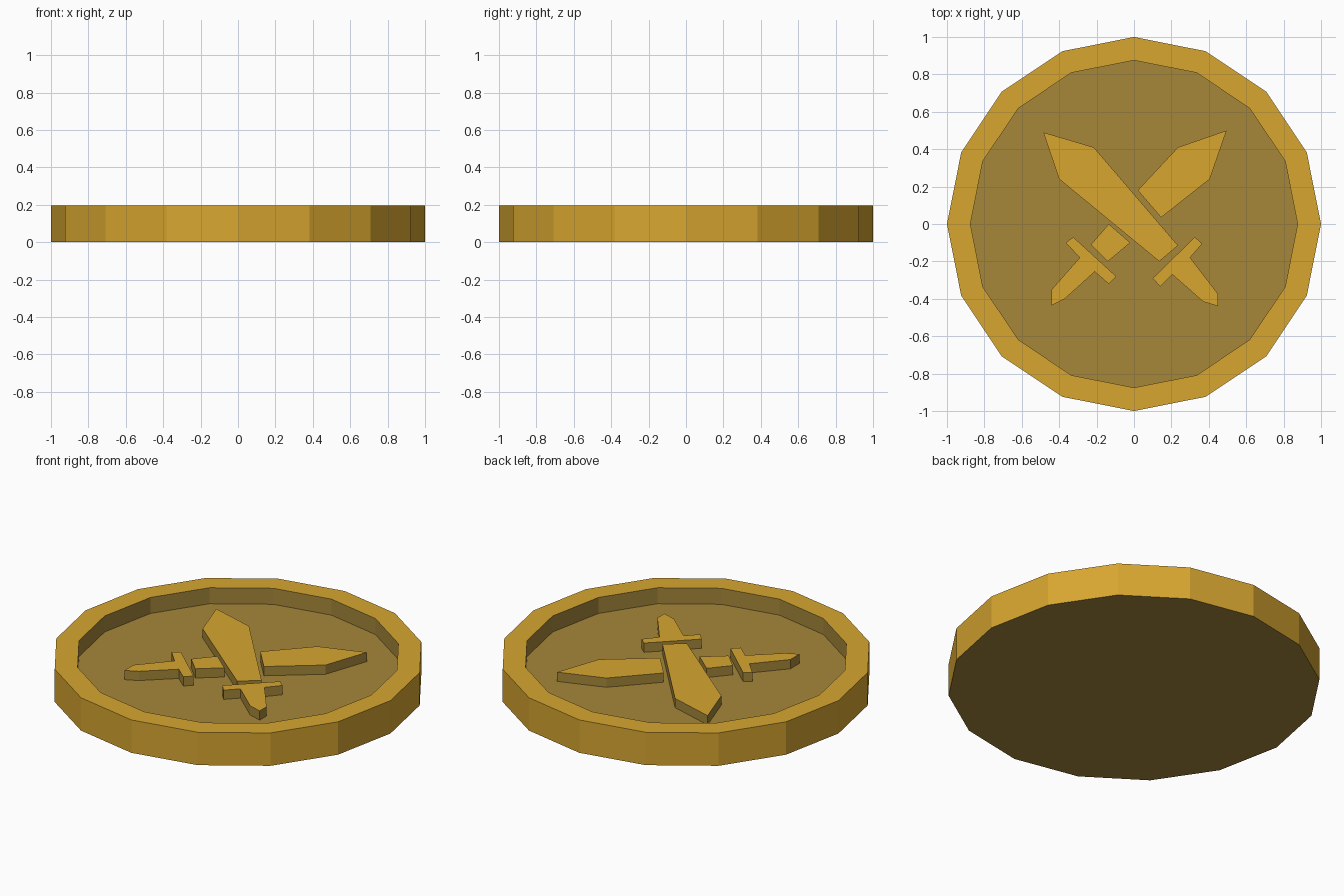
import bpy
import bmesh
from math import cos, sin, tau

cube = bpy.data.objects.get("Cube")
if cube:
    bpy.data.objects.remove(cube, do_unlink=True)

SIDES = 16
HEIGHT = 0.195
FLOOR = 0.1
RELIEF = 0.155


def make_material(name, color):
    mat = bpy.data.materials.new(name)
    mat.use_nodes = True
    mat.diffuse_color = color
    mat.node_tree.nodes["Principled BSDF"].inputs["Base Color"].default_value = color
    return mat


gold = make_material("bright gold", (0.68, 0.38, 0.03, 1))
dark_gold = make_material("dark gold", (0.38, 0.245, 0.042, 1))


def finish(name, bm, is_bright):
    """Colour each face by rule and link the mesh as a flat-shaded object."""
    bm.normal_update()
    for face in bm.faces:
        face.material_index = 0 if is_bright(face) else 1
    mesh = bpy.data.meshes.new(name)
    bm.to_mesh(mesh)
    bm.free()
    mesh.materials.append(gold)
    mesh.materials.append(dark_gold)
    obj = bpy.data.objects.new(name, mesh)
    bpy.context.collection.objects.link(obj)
    return obj


def build_coin():
    # Lathe-like rings: outer bottom, outer top, inner top, inner floor
    bm = bmesh.new()
    rings = []
    for radius, z in ((1, 0), (1, HEIGHT), (0.875, HEIGHT), (0.875, FLOOR)):
        angles = [tau * i / SIDES for i in range(SIDES)]
        rings.append([bm.verts.new((radius * cos(a), radius * sin(a), z)) for a in angles])
    for low, high in zip(rings, rings[1:]):
        for i in range(SIDES):
            j = (i + 1) % SIDES
            bm.faces.new((low[i], low[j], high[j], high[i]))
    bm.faces.new(rings[0][::-1])
    bm.faces.new(rings[-1])

    # Outer wall and rim top are bright; recess and underside are dark
    def is_bright(face):
        center = face.calc_center_median()
        return center.xy.length > 0.9

    finish("coin", bm, is_bright)


def build_relief(name, outline):
    # Flat outline raised from the coin floor, with a bright top
    bm = bmesh.new()
    face = bm.faces.new([bm.verts.new((x, y, FLOOR)) for x, y in outline])
    raised = bmesh.ops.extrude_face_region(bm, geom=[face])["geom"]
    verts = [v for v in raised if isinstance(v, bmesh.types.BMVert)]
    bmesh.ops.translate(bm, verts=verts, vec=(0, 0, RELIEF - FLOOR))
    bmesh.ops.recalc_face_normals(bm, faces=bm.faces)
    finish(name, bm, lambda f: f.normal.z > 0.5)


build_coin()

# Sword lying on top: blade and hilt
build_relief("upper_sword_blade", [
    (-.485, .49), (-.4, .24), (.135, -.2), (.235, -.115), (-.215, .41)])
build_relief("upper_sword_hilt", [
    (.325, -.07), (.1, -.29), (.14, -.335), (.205, -.27), (.37, -.415),
    (.45, -.44), (.45, -.375), (.3, -.18), (.365, -.105)])

# Sword passing beneath: blade, lower blade stub and hilt
build_relief("lower_sword_blade", [
    (.495, .5), (.235, .41), (.02, .18), (.145, .035), (.405, .24)])
build_relief("lower_sword_stub", [
    (-.135, 0), (-.23, -.11), (-.14, -.2), (-.02, -.1)])
build_relief("lower_sword_hilt", [
    (-.325, -.07), (-.365, -.1), (-.29, -.18), (-.44, -.35), (-.44, -.435),
    (-.37, -.4), (-.21, -.255), (-.135, -.32), (-.095, -.28)])
